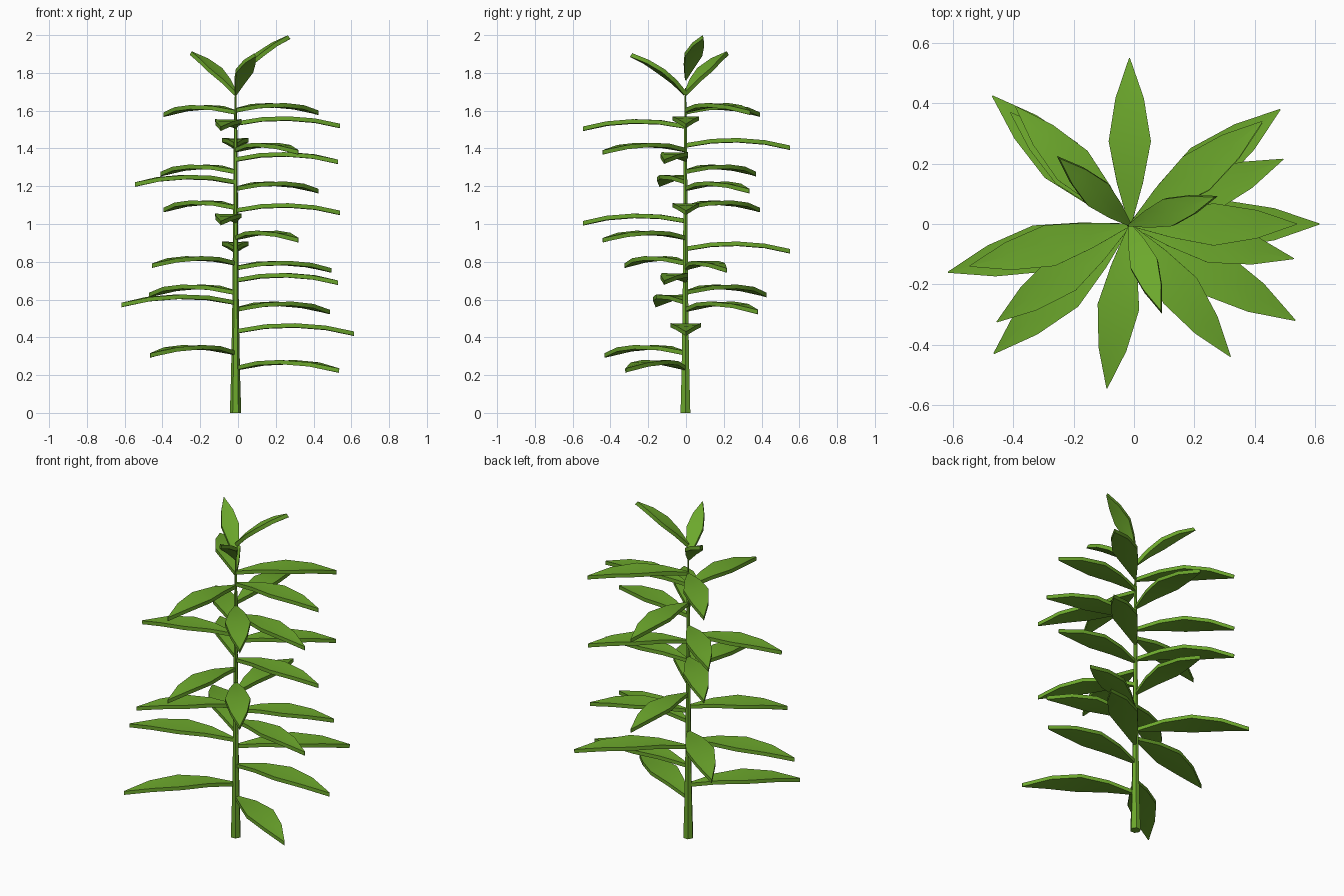
import bpy, bmesh, math
from mathutils import Vector

if "Cube" in bpy.data.objects:
    bpy.data.objects.remove(bpy.data.objects["Cube"])

green = bpy.data.materials.new("leaf_green")
green.diffuse_color = (0.15, 0.39, 0.025, 1)
green.use_nodes = True
green.node_tree.nodes["Principled BSDF"].inputs["Base Color"].default_value = green.diffuse_color
CX, CY = -0.013, -0.003          # stem axis


def finish(name, bm, angle):
    bmesh.ops.recalc_face_normals(bm, faces=bm.faces)
    me = bpy.data.meshes.new(name)
    bm.to_mesh(me)
    bm.free()
    for p in me.polygons:
        p.use_smooth = True
    me.set_sharp_from_angle(angle=math.radians(angle))
    me.materials.append(green)
    ob = bpy.data.objects.new(name, me)
    bpy.context.collection.objects.link(ob)


def loft(name, rings, angle=40):
    bm = bmesh.new()
    vr = [[bm.verts.new(p) for p in r] for r in rings]
    n = len(vr[0])
    for a, b in zip(vr, vr[1:]):
        for i in range(n):
            j = (i + 1) % n
            bm.faces.new((a[i], a[j], b[j], b[i]))
    bm.faces.new(vr[0])
    bm.faces.new(vr[-1])
    finish(name, bm, angle)


# position along leaf, half width, arch height (all relative to length)
PROFILE = [(0, 0.008, 0), (0.25, 0.078, 0.046), (0.5, 0.127, 0.06),
           (0.76, 0.085, 0.045), (1, 0.003, 0)]


def leaf(name, base, tip):
    base, tip = Vector(base), Vector(tip)
    d = tip - base
    length = d.length
    side = d.cross(Vector((0, 0, 1))).normalized()
    up = side.cross(d).normalized()
    rings = []
    for t, w, h in PROFILE:
        c = base + d * t + up * h * length
        s, k = side * w * length, up * 0.011
        rings.append([c - s + k, c + k * 0.8, c + s + k,
                      c + s - k, c - k * 1.2, c - s - k])
    loft(name, rings)


# tapering stem
STEM = [(0, 0.03), (0.2, 0.024), (0.5, 0.018), (1.0, 0.013), (1.5, 0.009), (1.72, 0.003)]
loft("stem", [[(CX + r * math.cos(a * math.pi / 3), CY + r * math.sin(a * math.pi / 3), z)
               for a in range(6)] for z, r in STEM])

# side leaves, given by their tips
TIPS = [(.535, -.32, .225), (-.465, -.43, .305), (.615, 0, .42), (.485, .38, .535),
        (-.617, -.16, .572), (-.47, .425, .625), (.53, -.115, .69), (.495, .215, .755),
        (-.455, -.325, .78), (-.015, .55, .857), (.32, -.44, .915), (-.09, -.545, 1.005),
        (.54, 0, 1.06), (-.393, .39, 1.075), (.425, .335, 1.175), (-.545, -.14, 1.21),
        (-.41, .37, 1.265), (.53, -.115, 1.33), (.32, -.44, 1.38), (-.015, .55, 1.405),
        (-.09, -.545, 1.505), (.54, 0, 1.52), (-.393, .39, 1.58), (.425, .34, 1.59)]
for i, t in enumerate(TIPS):
    leaf(f"side_leaf_{i + 1}", (CX, CY, t[2] + 0.012), t)

# upright leaves at the top
for i, t in enumerate([(.27, .09, 1.99), (-.25, .22, 1.905), (.09, -.29, 1.895)]):
    leaf(f"top_leaf_{i + 1}", (CX, CY, 1.77 if i == 0 else 1.69), t)
